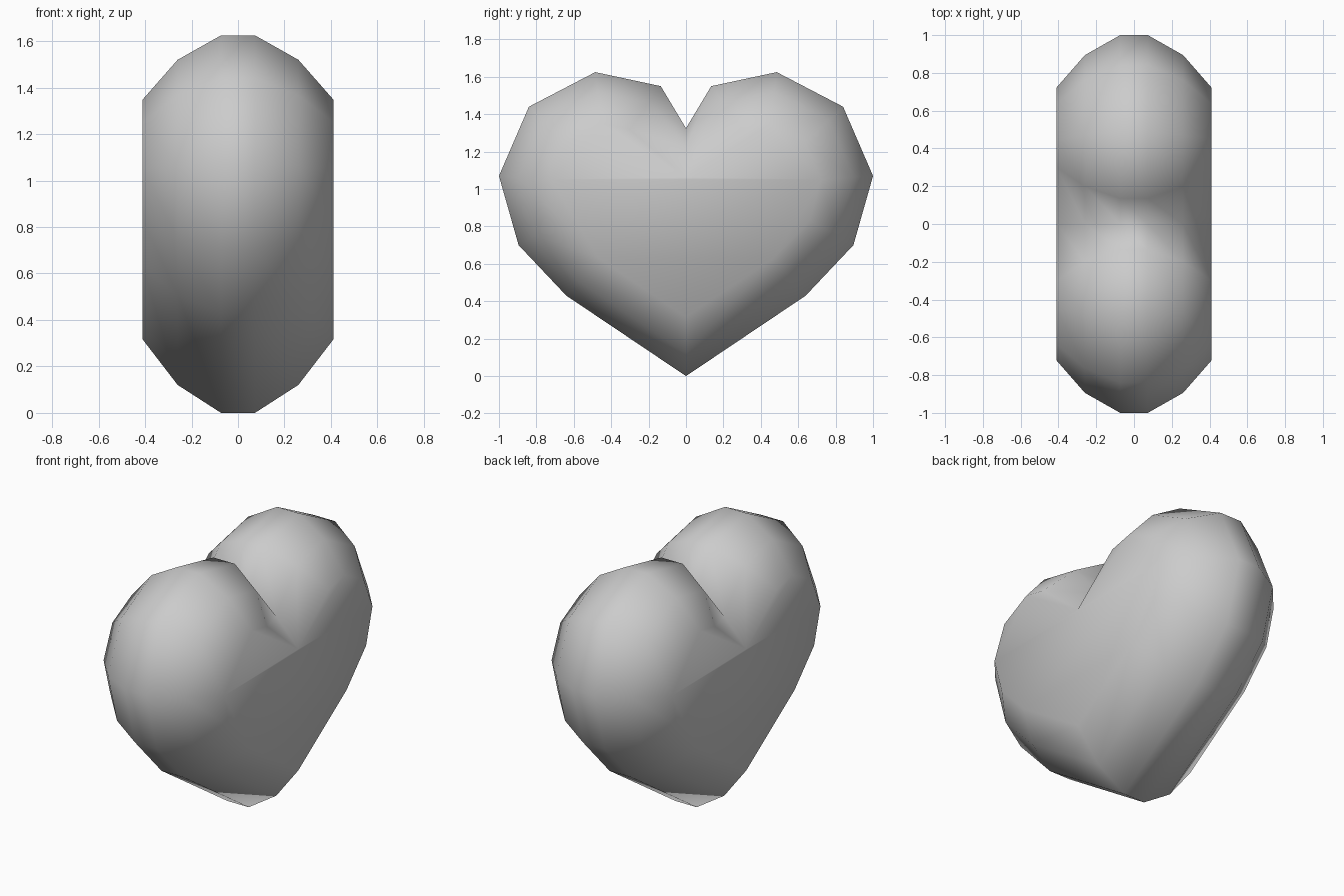
import bpy, bmesh
from mathutils import Vector

if "Cube" in bpy.data.objects:
    bpy.data.objects.remove(bpy.data.objects["Cube"])

# Half outline of the heart (y, z), from bottom tip to top notch
half = [(0, 0), (0.64, 0.43), (0.895, 0.70), (1.0, 1.07),
        (0.84, 1.44), (0.485, 1.625), (0.135, 1.55), (0, 1.325)]
outline = [Vector(p) for p in half] + [Vector((-y, z)) for y, z in half[-2:0:-1]]
n = len(outline)
NOTCH = len(half) - 1


def inset(d):
    """Mitred inset of the outline; the notch simply drops by d."""
    pts = []
    for i, p in enumerate(outline):
        a = (p - outline[i - 1]).normalized()
        b = (outline[(i + 1) % n] - p).normalized()
        na, nb = Vector((-a.y, a.x)), Vector((-b.y, b.x))
        move = (na + nb) / (1 + na.dot(nb))
        if i == NOTCH:
            move = Vector((0, -1))
        pts.append(p + move * d)
    return pts


# Stacked slices through the thickness: (x, inset)
slices = [(0.41, 0.262), (0.26, 0.10), (0.073, 0.0)]
layers = [(-x, d) for x, d in slices] + slices[::-1]

bm = bmesh.new()
rings = [[bm.verts.new((x, p.x, p.y)) for p in inset(d)] for x, d in layers]
for r, s in zip(rings, rings[1:]):
    for i in range(n):
        j = (i + 1) % n
        bm.faces.new((r[i], r[j], s[j], s[i]))

# Flat end caps
bm.faces.new(rings[0])
bm.faces.new(rings[-1])
bmesh.ops.recalc_face_normals(bm, faces=bm.faces)
for f in bm.faces:
    f.smooth = True

mesh = bpy.data.meshes.new("heart")
bm.to_mesh(mesh)
bm.free()
heart = bpy.data.objects.new("heart", mesh)
bpy.context.collection.objects.link(heart)
